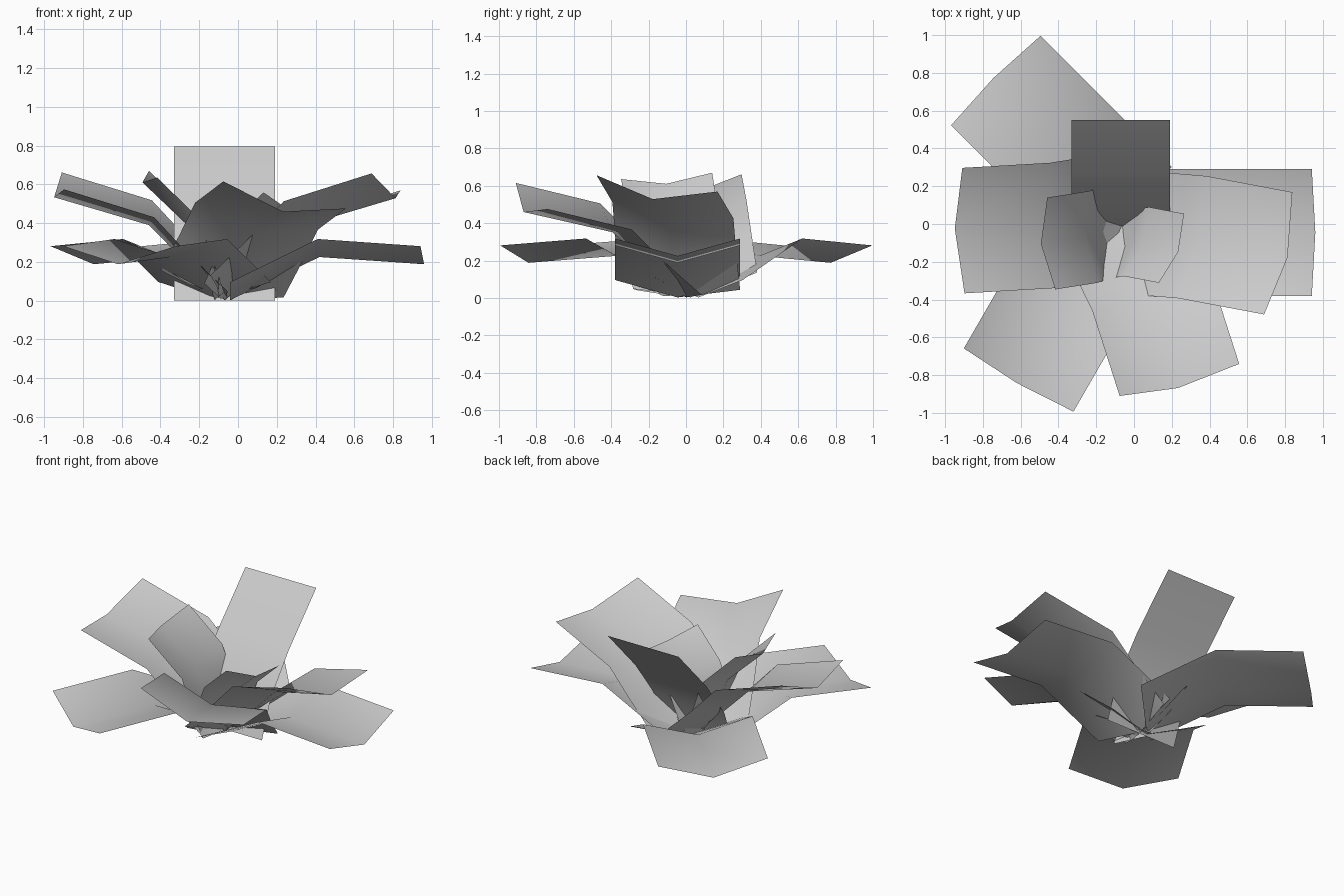
import bpy
import math
from mathutils import Matrix, Vector

cube = bpy.data.objects.get("Cube")
if cube:
    bpy.data.objects.remove(cube)

grey = bpy.data.materials.new("pale_grey")
grey.use_nodes = True
colour = (0.6, 0.6, 0.6, 1)
grey.diffuse_color = colour
grey.node_tree.nodes["Principled BSDF"].inputs["Base Color"].default_value = colour


def add_mesh(name, verts, faces):
    mesh = bpy.data.meshes.new(name)
    mesh.from_pydata(verts, [], faces)
    mesh.materials.append(grey)
    for face in mesh.polygons:
        face.use_smooth = True
    obj = bpy.data.objects.new(name, mesh)
    bpy.context.collection.objects.link(obj)
    return obj


def leaf(name, profile, origin, yaw, scale=1, pitch=0, roll=0, half=0.335, fold=0.085, setback=0.2):
    """V-folded leaf: a midrib profile (reach, height) with two raised edges."""
    place = (Matrix.Translation(origin)
             @ Matrix.Rotation(math.radians(yaw), 4, "Z")
             @ Matrix.Rotation(math.radians(roll), 4, "X")
             @ Matrix.Rotation(math.radians(-pitch), 4, "Y"))
    verts = []
    for reach, height in profile:
        for side in (-1, 0, 1):
            rise = fold * abs(side)
            back = rise * setback * reach
            verts.append(place @ (scale * Vector((reach - back, side * half, height + rise))))
    faces = []
    for row in range(len(profile) - 1):
        for col in range(2):
            a = row * 3 + col
            faces.append((a, a + 3, a + 4, a + 1))
    return add_mesh(name, verts, faces)


# Low drooping outer leaves
low = [(0, 0), (0.46, 0.222), (1.0, 0.185)]
leaf("low_leaf_left", low, (-0.04, -0.045, 0.003), 0, fold=0.093)
leaf("low_leaf_front", low, (-0.12, 0.024, 0.003), -120, fold=0.093)
leaf("low_leaf_back", low, (-0.037, 0.066, 0.003), 135, fold=0.093)

# Raised middle leaves
high = [(0, 0), (0.22, 0.2), (0.4, 0.385), (0.89, 0.53)]
leaf("middle_leaf_left", high, (-0.07, -0.045, 0.003), -13, roll=-7.5, setback=0.7)
leaf("middle_leaf_right", high, (-0.06, 0.06, 0.008), 181, roll=-7.5, setback=0.6)
leaf("middle_leaf_front", high, (-0.1, 0.0, 0.003), -75, roll=-12, pitch=-4, setback=0.6)

# Small steep inner leaves
inner = [(0, 0), (0.22, 0.2), (0.4, 0.385), (0.83, 0.52)]
leaf("inner_leaf_right", inner, (-0.12, -0.03, 0.005), 185, 0.73, 26, -4, setback=0.6)
leaf("inner_leaf_left", inner, (-0.09, -0.12, 0.01), -20, 0.59, 25, -10, setback=0.5)

# Unfolded back leaf, steep at its foot and leaning outward
foot_to_tip = [(-0.02, 0), (0.07, 0.24), (0.26, 0.49), (0.55, 0.795)]
add_mesh("back_leaf",
         [(x, y, z) for y, z in foot_to_tip for x in (-0.33, 0.19)],
         [(i, i + 1, i + 3, i + 2) for i in (0, 2, 4)])

# Tiny sprouts around the crown
for i in range(6):
    leaf(f"sprout_{i + 1}", [(0.01, 0), (0.1, 0.06), (0.19, 0.11 + 0.02 * (i % 3))],
         (-0.07, -0.03, 0.01), 60 * i + 20, 0.8, half=0.04, fold=0.02)
